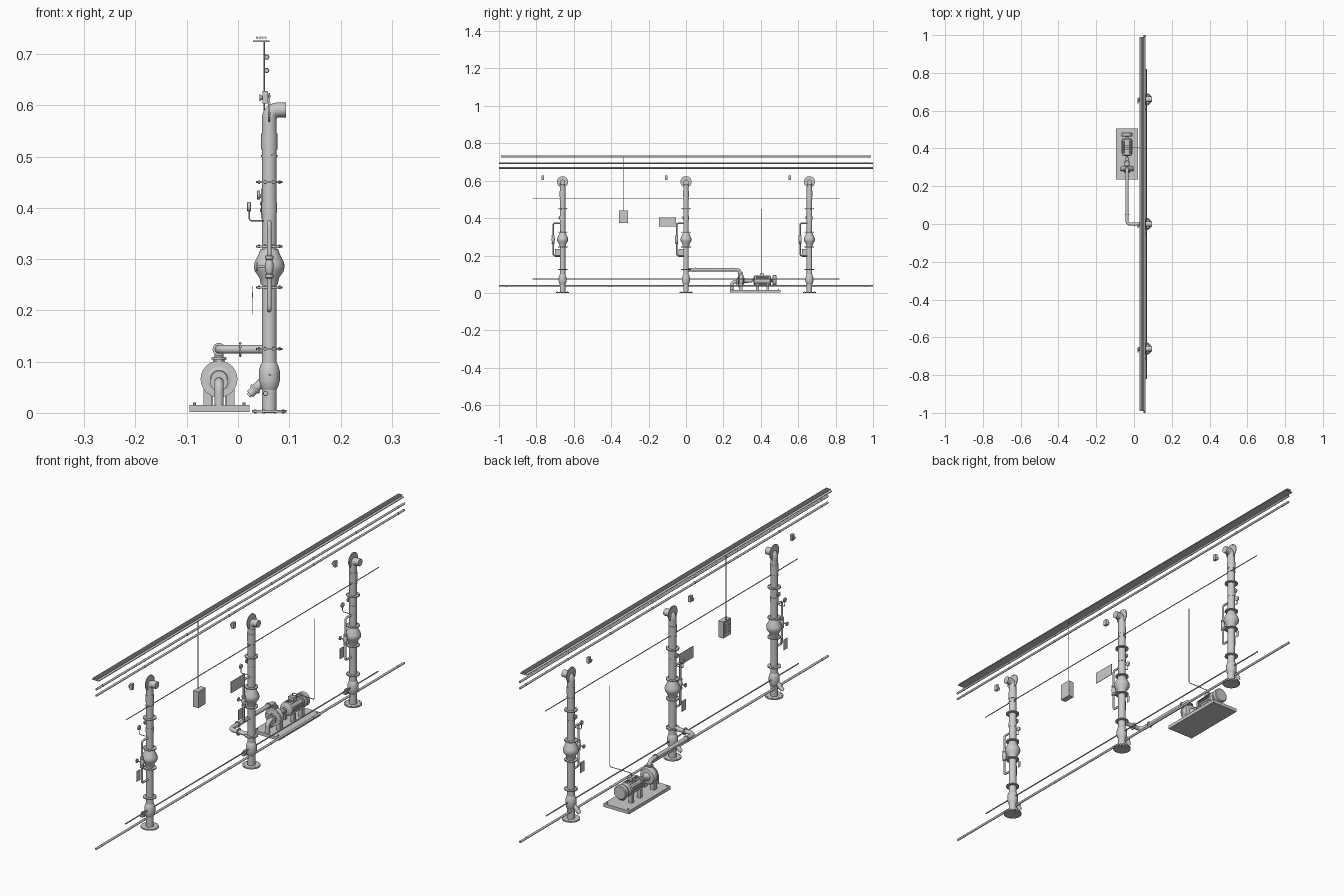
import bpy, bmesh, math
from mathutils import Vector, Matrix

if "Cube" in bpy.data.objects:
    bpy.data.objects.remove(bpy.data.objects["Cube"])


def finish(name, bm, smooth=True):
    bmesh.ops.recalc_face_normals(bm, faces=bm.faces)
    me = bpy.data.meshes.new(name)
    bm.to_mesh(me)
    bm.free()
    ob = bpy.data.objects.new(name, me)
    bpy.context.collection.objects.link(ob)
    if smooth:
        bpy.ops.object.select_all(action='DESELECT')
        ob.select_set(True)
        bpy.context.view_layer.objects.active = ob
        bpy.ops.object.shade_smooth_by_angle(angle=math.radians(25))
    return ob


def box(name, lo, hi):
    bm = bmesh.new()
    lo, hi = Vector(lo), Vector(hi)
    m = Matrix.Translation((lo + hi) / 2) @ Matrix.Diagonal((*(hi - lo), 1))
    bmesh.ops.create_cube(bm, size=1, matrix=m)
    return finish(name, bm, False)


def add_lathe(bm, origin, axis, profile, n=24):
    """Revolve (radius, distance) pairs around an axis, capped at both ends."""
    rot = Vector((0, 0, 1)).rotation_difference(Vector(axis)).to_matrix()
    rings = []
    for r, h in profile:
        rings.append([bm.verts.new(Vector(origin) + rot @ Vector(
            (r * math.cos(math.tau * i / n), r * math.sin(math.tau * i / n), h))) for i in range(n)])
    for a, b in zip(rings, rings[1:]):
        for i in range(n):
            bm.faces.new((a[i], a[(i + 1) % n], b[(i + 1) % n], b[i]))
    bm.faces.new(rings[0])
    bm.faces.new(rings[-1])


def lathe(name, origin, axis, profile, n=24):
    bm = bmesh.new()
    add_lathe(bm, origin, axis, profile, n)
    return finish(name, bm)


def rod(name, p0, p1, r, n=16):
    d = Vector(p1) - Vector(p0)
    return lathe(name, p0, d.normalized(), [(r, 0), (r, d.length)], n)


def flange(name, centre, axis, r, t, bolts=8):
    """Disc with a ring of bolts through it."""
    bm = bmesh.new()
    axis = Vector(axis)
    c = Vector(centre)
    add_lathe(bm, c - axis * t / 2, axis, [(r, 0), (r, t)])
    rot = Vector((0, 0, 1)).rotation_difference(axis).to_matrix()
    for i in range(bolts):
        a = math.tau * (i + .5) / bolts
        p = c + rot @ Vector((math.cos(a) * r * .86, math.sin(a) * r * .86, -t * .8))
        add_lathe(bm, p, axis, [(r * .07, 0), (r * .07, t * 1.6)], 6)
    return finish(name, bm)


def pipe(name, pts, r, bend):
    """Bent pipe with rounded corners, from a bevelled curve."""
    pts = [Vector(p) for p in pts]
    path = [pts[0]]
    for a, b, c in zip(pts, pts[1:], pts[2:]):
        s, e = b + (a - b).normalized() * bend, b + (c - b).normalized() * bend
        for i in range(9):
            t = i / 8
            path.append(s * (1 - t) ** 2 + b * 2 * t * (1 - t) + e * t * t)
    path.append(pts[-1])
    cu = bpy.data.curves.new(name, 'CURVE')
    cu.dimensions = '3D'
    cu.bevel_depth = r
    cu.bevel_resolution = 5
    cu.use_fill_caps = True
    sp = cu.splines.new('POLY')
    sp.points.add(len(path) - 1)
    for q, p in zip(sp.points, path):
        q.co = (*p, 1)
    ob = bpy.data.objects.new(name, cu)
    bpy.context.collection.objects.link(ob)
    bpy.ops.object.select_all(action='DESELECT')
    ob.select_set(True)
    bpy.context.view_layer.objects.active = ob
    bpy.ops.object.convert(target='MESH')
    bpy.ops.object.shade_smooth_by_angle(angle=math.radians(40))


X, Y, Z = (1, 0, 0), (0, 1, 0), (0, 0, 1)
CX, R = 0.061, 0.0145

# Three riser columns
for k, y in enumerate((-0.66, 0, 0.66), 1):
    n = f"_{k}"
    # main riser with check valve bulge, control valve body and couplings
    lathe("riser_column" + n, (CX, y, 0), Z, [
        (R, 0), (R, .045), (.018, .052), (.0205, .062), (.0205, .082), (.017, .094), (R, .098),
        (R, .25), (.0165, .25), (.019, .263), (.0285, .277), (.03, .286), (.0285, .294), (.0205, .31), (.017, .32),
        (R, .32), (R, .39), (.0155, .39), (.0155, .41), (R, .41), (R, .499), (.016, .499), (.016, .503), (R, .503),
        (R, .514), (.0158, .514), (.0158, .545), (R, .545), (R, .565)], 32)
    pipe("top_elbow" + n, [(CX, y, .56), (CX, y, .591), (.094, y, .591)], R, .019)
    flange("elbow_wall_plate" + n, (CX, y, .594), X, .03, .003)
    flange("base_flange" + n, (CX, y, .003), Z, .034, .005)
    for z in (.125, .245, .325, .45):
        flange(f"riser_flange_{z:.2f}" + n, (CX, y, z), Z, .0255, .004)
    # angled drain branch
    d = Vector((-.7, 0, -.72)).normalized()
    lathe("drain_branch" + n, (CX, y, .075), d, [
        (.0085, 0), (.0085, .037), (.0115, .037), (.0115, .042), (.0085, .042), (.0085, .054),
        (.005, .054), (.005, .058)], 16)
    # bypass loop with small valve
    by = y - .05
    pipe("bypass_pipe" + n, [(CX, y, .2), (CX, by, .2), (CX, by, .372), (CX, y, .372)], .0042, .01)
    lathe("bypass_valve" + n, (CX, by, .262), Z, [
        (.005, 0), (.008, .002), (.008, .008), (.006, .01), (.0085, .018), (.0085, .028),
        (.006, .036), (.008, .038), (.008, .044), (.005, .046)], 16)
    rod("bypass_valve_stem" + n, (CX, by, .285), (.036, by, .285), .0025)
    lathe("bypass_handwheel" + n, (.036, by, .285), X, [(.008, 0), (.008, .003)], 16)
    # pressure gauges on tubes
    pipe("gauge_tube" + n, [(.05, y - .012, .375), (.022, y - .012, .375), (.022, y - .012, .397)], .0015, .006)
    lathe("pressure_gauge" + n, (.018, y - .012, .402), X, [(.0085, 0), (.0095, .001), (.0095, .006), (.008, .007)], 20)
    rod("upper_gauge_tube" + n, (.05, y, .425), (.04, y, .425), .002)
    lathe("upper_gauge" + n, (.037, y, .425), X, [(.008, 0), (.009, .001), (.009, .006)], 20)
    # hanging tags
    box("tag_plate" + n, (.028, y - .04, .192), (.0295, y - .014, .235))
    box("small_tag" + n, (.027, y - .008, .225), (.028, y + .006, .248))
    # alarm horn beside the column top
    box("alarm_body" + n, (.048, y - .113, .604), (.059, y - .098, .628))
    lathe("alarm_horn" + n, (.048, y - .1055, .615), (-1, 0, 0), [(.003, 0), (.007, .006)], 16)

# Overhead cable tray with cables
box("cable_tray", (.029, -.99, .7235), (.061, .99, .7265))
for i in range(4):
    rod("tray_cable", (.037 + .0055 * i, -.99, .732), (.037 + .0055 * i, .99, .732), .0022, 8)

# Long service pipes
for nm, x, z, r, h in (("upper_pipe", .056, .694, .0042, 1), ("second_pipe", .056, .668, .0042, 1),
                       ("middle_conduit", .066, .503, .0018, .82), ("lower_conduit", .062, .074, .0025, .82),
                       ("floor_pipe", .054, .038, .0045, 1)):
    rod(nm, (x, -h, z), (x, h, z), r)
# pipe clips
for z in (.694, .668, .038):
    x = .054 if z < .1 else .056
    for i in range(8):
        y = -.96 + i * .2743
        rod("pipe_clip", (x, y - .002, z), (x, y + .002, z), .0052)

# Pendant control box
rod("pendant_cable", (.051, -.333, .435), (.051, -.333, .726), .0014, 8)
box("control_box", (.047, -.358, .375), (.07, -.31, .442))
box("control_box_door", (.045, -.354, .379), (.047, -.314, .438))
for i in range(3):
    for j in range(2):
        rod("control_button", (.045, -.343 + j * .018, .395 + i * .014),
            (.043, -.343 + j * .018, .395 + i * .014), .0035)

# Sign panel beside the middle riser
box("sign_panel", (.068, -.145, .355), (.07, -.053, .402))

# Pump skid
PX, PZ = -.037, .066
box("skid_base", (-.095, .235, .002), (.022, .505, .0155))
for x in (-.085, .012):
    for y in (.245, .495):
        rod("skid_anchor_bolt", (x, y, .01), (x, y, .02), .003, 6)
lathe("pump_volute", (PX, .272, PZ), Y, [
    (.016, 0), (.017, .006), (.027, .009), (.034, .013), (.0355, .018), (.0355, .027), (.031, .034), (.016, .037)], 32)
flange("pump_cover", (PX, .282, PZ), Y, .036, .004, 12)
lathe("bearing_housing", (PX, .305, PZ), Y, [(.018, 0), (.012, .012), (.012, .028), (.008, .03)])
lathe("shaft_coupling", (PX, .33, PZ), Y, [
    (.005, 0), (.005, .005), (.011, .005), (.011, .013), (.008, .013), (.008, .016), (.011, .016), (.011, .023),
    (.005, .023), (.005, .04)])
for s in (-1, 1):
    box("pump_foot", (PX + s * .022 - .008, .284, .012), (PX + s * .022 + .008, .302, .05))
    for y in (.375, .43):
        box("motor_foot", (PX + s * .02 - .008, y, .012), (PX + s * .02 + .008, y + .014, .05))
pipe("suction_pipe", [(PX, .245, .01), (PX, .245, .06), (PX, .28, .06)], .009, .02)
flange("suction_flange", (PX, .272, .06), Y, .017, .004)

# Motor with cooling fins, fan cover and junction box
lathe("motor_body", (PX, .36, PZ), Y, [
    (.012, 0), (.022, .003), (.0275, .006), (.0275, .014), (.0245, .014), (.0245, .08), (.0275, .08), (.0275, .088),
    (.022, .094), (.008, .096), (.008, .105)], 32)
for i in range(20):
    fin = box("motor_fin", (-.0006, .374, .022), (.0006, .44, .028))
    fin.matrix_world = Matrix.Translation((PX, 0, PZ)) @ Matrix.Rotation(math.tau * i / 20, 4, 'Y')
lathe("motor_fan_cover", (PX, .463, PZ), Y, [(.026, 0), (.0285, .002), (.0285, .018), (.025, .021)], 32)
box("motor_junction_box", (PX - .012, .395, .088), (PX + .012, .417, .105))
pipe("motor_conduit", [(PX, .406, .1), (PX, .406, .118), (.062, .406, .118), (.062, .406, .45)], .0015, .006)

# Discharge pipe into the middle riser
pipe("discharge_pipe", [(PX, .29, .095), (PX, .29, .124), (PX, 0, .124), (CX, 0, .124)], .0085, .02)
flange("discharge_flange_pump", (PX, .29, .106), Z, .0145, .004)
flange("discharge_flange_riser", (.004, 0, .124), X, .0145, .003)
for y in (.05, .25):
    flange("discharge_flange_run", (PX, y, .124), Y, .0125, .003)
